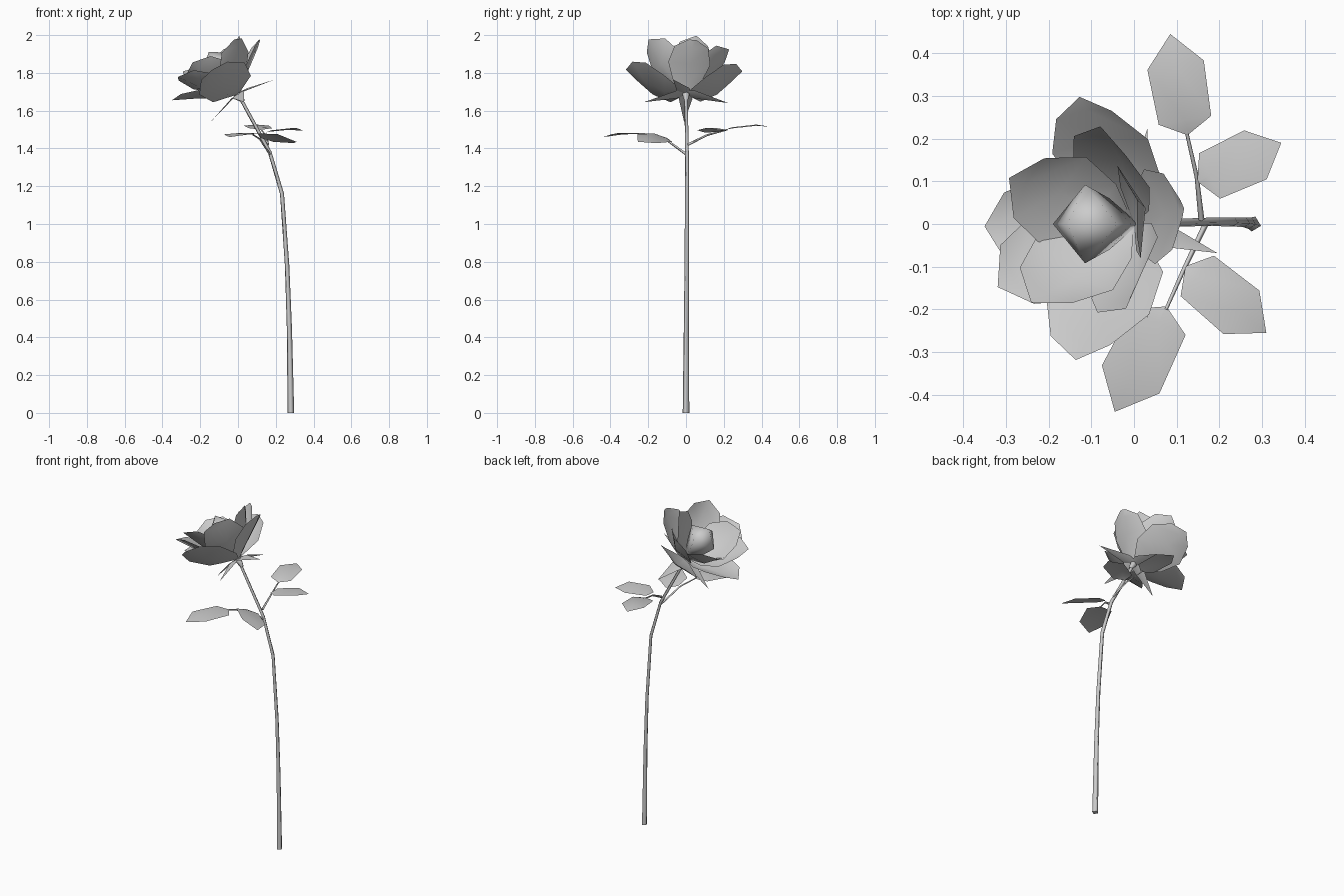
import bpy, bmesh, math
from mathutils import Vector

if "Cube" in bpy.data.objects:
    bpy.data.objects.remove(bpy.data.objects["Cube"])

grey = bpy.data.materials.new("plain grey")
grey.use_nodes = True
COLOUR = (0.6, 0.6, 0.6, 1)
grey.diffuse_color = COLOUR
grey.node_tree.nodes["Principled BSDF"].inputs["Base Color"].default_value = COLOUR

# Flower frame: origin at the calyx, axis leaning toward -x
BASE = Vector((0, 0, 1.69))
TILT = math.radians(35)
AXIS = Vector((-math.sin(TILT), 0, math.cos(TILT)))
UP_SIDE = Vector((math.cos(TILT), 0, math.sin(TILT)))
ACROSS = Vector((0, 1, 0))


def finish(name, bm):
    bmesh.ops.remove_doubles(bm, verts=bm.verts, dist=0.0005)
    mesh = bpy.data.meshes.new(name)
    bm.to_mesh(mesh)
    bm.free()
    mesh.materials.append(grey)
    for poly in mesh.polygons:
        poly.use_smooth = True
    obj = bpy.data.objects.new(name, mesh)
    bpy.context.collection.objects.link(obj)


def sheet(name, rows, side, lift):
    """Thin blade: rows of (centre, half width), edges raised by lift."""
    bm = bmesh.new()
    grid = []
    for centre, width in rows:
        grid.append([bm.verts.new(centre + side * width * s + lift * width * abs(s))
                     for s in (-1, 0, 1)])
    for low, high in zip(grid, grid[1:]):
        for i in (0, 1):
            bm.faces.new((low[i], low[i + 1], high[i + 1], high[i]))
    finish(name, bm)


def petal(name, angle, profile, size, shape, cup):
    a = math.radians(angle)
    out = UP_SIDE * math.cos(a) + ACROSS * math.sin(a)
    side = AXIS.cross(out)
    rows = [(BASE + (out * r + AXIS * h) * size, w * size)
            for (r, h), w in zip(profile, shape)]
    lift = (AXIS * 0.6 - out * 0.8) * cup
    sheet(name, rows, side, lift)


def stalk(name, points):
    """Tapered square tube through (x, y, z, radius) points."""
    curve = bpy.data.curves.new(name, "CURVE")
    curve.dimensions = "3D"
    curve.bevel_depth = 1
    curve.bevel_resolution = 0
    curve.use_fill_caps = True
    spline = curve.splines.new("POLY")
    spline.points.add(len(points) - 1)
    for p, (x, y, z, r) in zip(spline.points, points):
        p.co = (x, y, z, 1)
        p.radius = r
    curve.materials.append(grey)
    obj = bpy.data.objects.new(name, curve)
    bpy.context.collection.objects.link(obj)


def lathe(name, profile, sides):
    bm = bmesh.new()
    rings = []
    for r, h in profile:
        ring = []
        for i in range(sides):
            a = math.tau * i / sides
            out = UP_SIDE * math.cos(a) + ACROSS * math.sin(a)
            ring.append(bm.verts.new(BASE + out * r + AXIS * h))
        rings.append(ring)
    for low, high in zip(rings, rings[1:]):
        for i in range(sides):
            j = (i + 1) % sides
            bm.faces.new((low[i], low[j], high[j], high[i]))
    finish(name, bm)


# Bent stem and two leaf branches
stalk("stem", [(0.28, 0, 0, 0.018), (0.272, 0.002, 0.45, 0.014), (0.26, 0.004, 0.78, 0.012),
               (0.233, 0.005, 1.16, 0.011), (0.168, 0.005, 1.38, 0.01), (0.005, 0, 1.68, 0.009)])
stalk("front_branch", [(0.168, 0, 1.37, 0.007), (0.115, -0.11, 1.45, 0.005),
                       (0.075, -0.2, 1.475, 0.004)])
stalk("back_branch", [(0.158, 0.01, 1.42, 0.007), (0.147, 0.11, 1.47, 0.005),
                      (0.122, 0.22, 1.5, 0.004)])

# Leaves: base, tip, roll of the blade, half width
leaves = {
    "back_end_leaf": ((0.125, 0.21, 1.5), (0.085, 0.445, 1.515), 0, 0.067),
    "back_side_leaf": ((0.15, 0.1, 1.485), (0.345, 0.19, 1.495), 0.08, 0.063),
    "front_end_leaf": ((0.075, -0.195, 1.475), (-0.045, -0.44, 1.46), 0, 0.075),
    "front_side_leaf": ((0.122, -0.1, 1.455), (0.31, -0.255, 1.435), 0.36, 0.066),
}
for name, (start, tip, roll, half) in leaves.items():
    start, tip = Vector(start), Vector(tip)
    side = Vector((0, 0, 1)).cross(tip - start).normalized()
    side.z = -roll
    rows = [(start.lerp(tip, t) + Vector((0, 0, bump)), w * half)
            for t, w, bump in ((0, 0.05, 0), (0.14, 0.93, 0.01),
                               (0.69, 1, 0.016), (1, 0, 0))]
    sheet(name, rows, side, Vector((0, 0, -0.08)))

# Calyx and sepals
lathe("calyx", [(0.009, -0.05), (0.02, -0.01), (0.015, 0.01)], 5)
for i, tip in enumerate([(0.195, -0.068, 1.765), (0.032, 0.225, 1.64),
                         (0.032, -0.222, 1.645), (-0.145, -0.01, 1.54)]):
    tip = Vector(tip)
    side = AXIS.cross(tip - BASE).normalized()
    rows = [(BASE.lerp(tip, t), w) for t, w in ((0, 0.022), (0.22, 0.036), (1, 0))]
    sheet(f"sepal_{i + 1}", rows, side, AXIS * 0.2)

# Outer petals: wide bowl, with a steeper one at the upper side
BOWL = [(0.01, 0), (0.11, 0.022), (0.205, 0.09), (0.27, 0.15), (0.3, 0.17)]
STEEP = [(0.01, 0), (0.06, 0.035), (0.15, 0.09), (0.23, 0.14), (0.262, 0.166)]
SHELF = [(0.01, 0), (0.1, 0.04), (0.2, 0.108), (0.275, 0.153), (0.307, 0.172)]
WIDE = (0.015, 0.115, 0.138, 0.08, 0)
petal("outer_petal_upper", 8, STEEP, 1, (0.015, 0.075, 0.112, 0.09, 0.02), 0.3)
petal("outer_petal_back", 97, BOWL, 1, WIDE, 0.2)
petal("outer_petal_lower", 181, SHELF, 1, (0.015, 0.075, 0.115, 0.078, 0), 0.4)
petal("outer_petal_front", 263, BOWL, 1.07, WIDE, 0.2)

# Middle petals, closer to the axis
CUP = [(0.01, 0.01), (0.075, 0.05), (0.15, 0.115), (0.205, 0.195), (0.23, 0.228)]
CLOSE = [(0.01, 0.01), (0.06, 0.06), (0.125, 0.125), (0.165, 0.2), (0.185, 0.24)]
INNER = (0.012, 0.075, 0.11, 0.075, 0)
for angle, profile, size in ((73, CUP, 1.04), (148, CLOSE, 1.1), (215, CUP, 1.12),
                             (241, CLOSE, 1.14), (307, CUP, 1.08), (17, CLOSE, 1.03)):
    petal(f"middle_petal_{angle}", angle, profile, size, INNER, 0.35)

# Closed bud at the heart
lathe("bud", [(0.015, 0.01), (0.06, 0.1), (0.092, 0.2), (0, 0.27)], 4)
